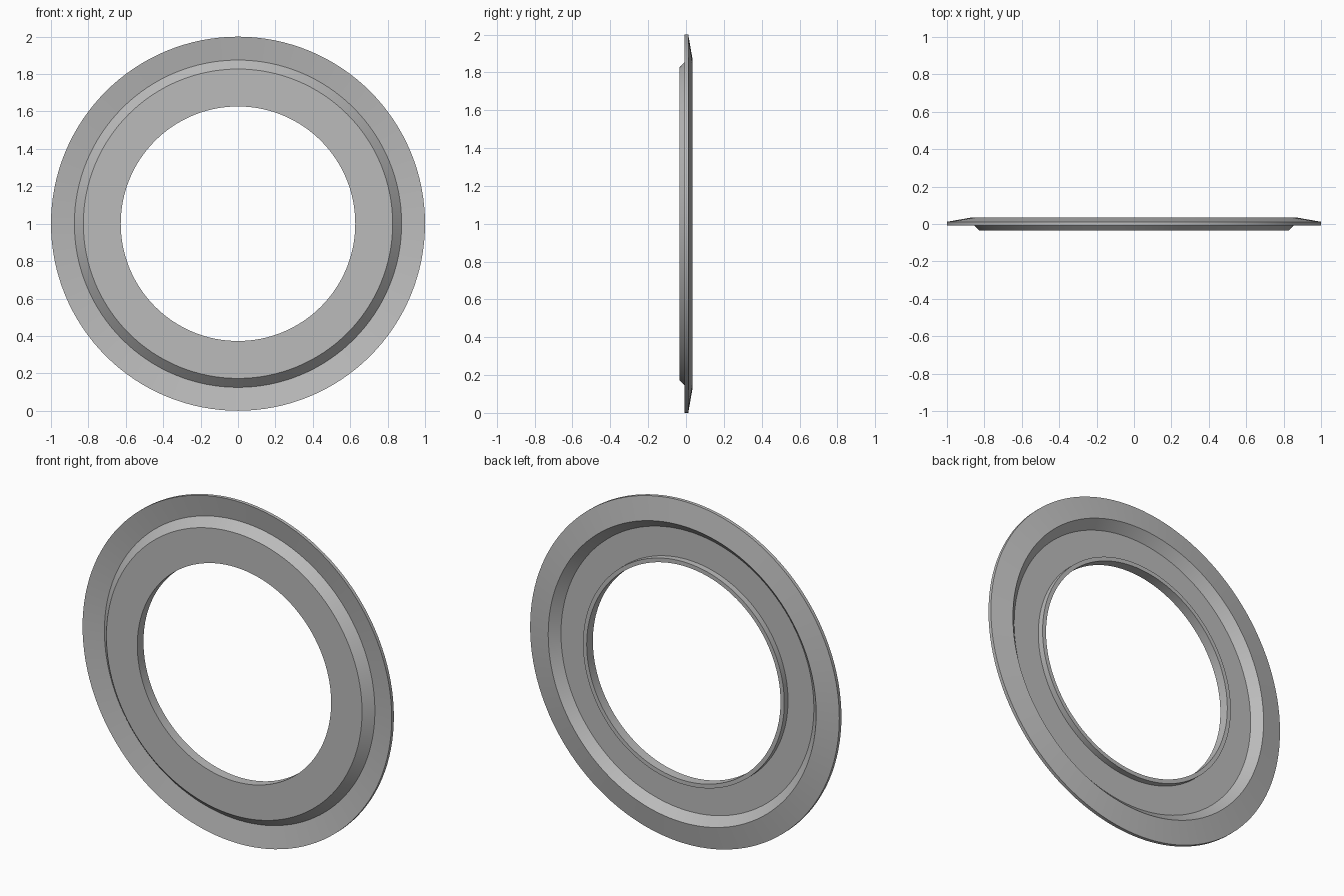
import bpy, bmesh, math
from mathutils import Matrix, Vector

cube = bpy.data.objects.get("Cube")
if cube:
    bpy.data.objects.remove(cube)

# Single plain grey metal
metal = bpy.data.materials.new("grey_metal")
metal.use_nodes = True
GREY = (0.5, 0.5, 0.5, 1)
metal.diffuse_color = GREY
metal.node_tree.nodes["Principled BSDF"].inputs["Base Color"].default_value = GREY

# Pressed sheet cross-section as (radius, depth), closed loop
profile = [
    (0.627, -0.035),                    # hole, front edge
    (0.827, -0.035), (0.875, 0.015),    # front plate and its step
    (1.0, -0.008), (1.0, 0.012),        # outer rim
    (0.867, 0.035), (0.818, -0.013),    # back of flange and step
    (0.651, -0.013), (0.651, 0.022),    # recessed back and collar
    (0.627, 0.022),                     # collar tip
]


def revolve(name, points, segments=128):
    """Spin a closed profile around the front-to-back axis."""
    bm = bmesh.new()
    centre = Vector((0, 0, 1))
    rings = []
    for i in range(segments):
        turn = Matrix.Rotation(math.tau * i / segments, 3, "Y")
        rings.append([bm.verts.new(centre + turn @ Vector((r, y, 0)))
                      for r, y in points])
    n = len(points)
    for i, ring in enumerate(rings):
        following = rings[(i + 1) % segments]
        for j in range(n):
            k = (j + 1) % n
            bm.faces.new((ring[j], ring[k], following[k], following[j]))
    bmesh.ops.recalc_face_normals(bm, faces=bm.faces)
    mesh = bpy.data.meshes.new(name)
    bm.to_mesh(mesh)
    bm.free()
    mesh.materials.append(metal)
    obj = bpy.data.objects.new(name, mesh)
    bpy.context.collection.objects.link(obj)
    bpy.ops.object.select_all(action="DESELECT")
    obj.select_set(True)
    bpy.context.view_layer.objects.active = obj
    bpy.ops.object.shade_smooth_by_angle(angle=math.radians(15))
    return obj


revolve("flanged_ring", profile)
